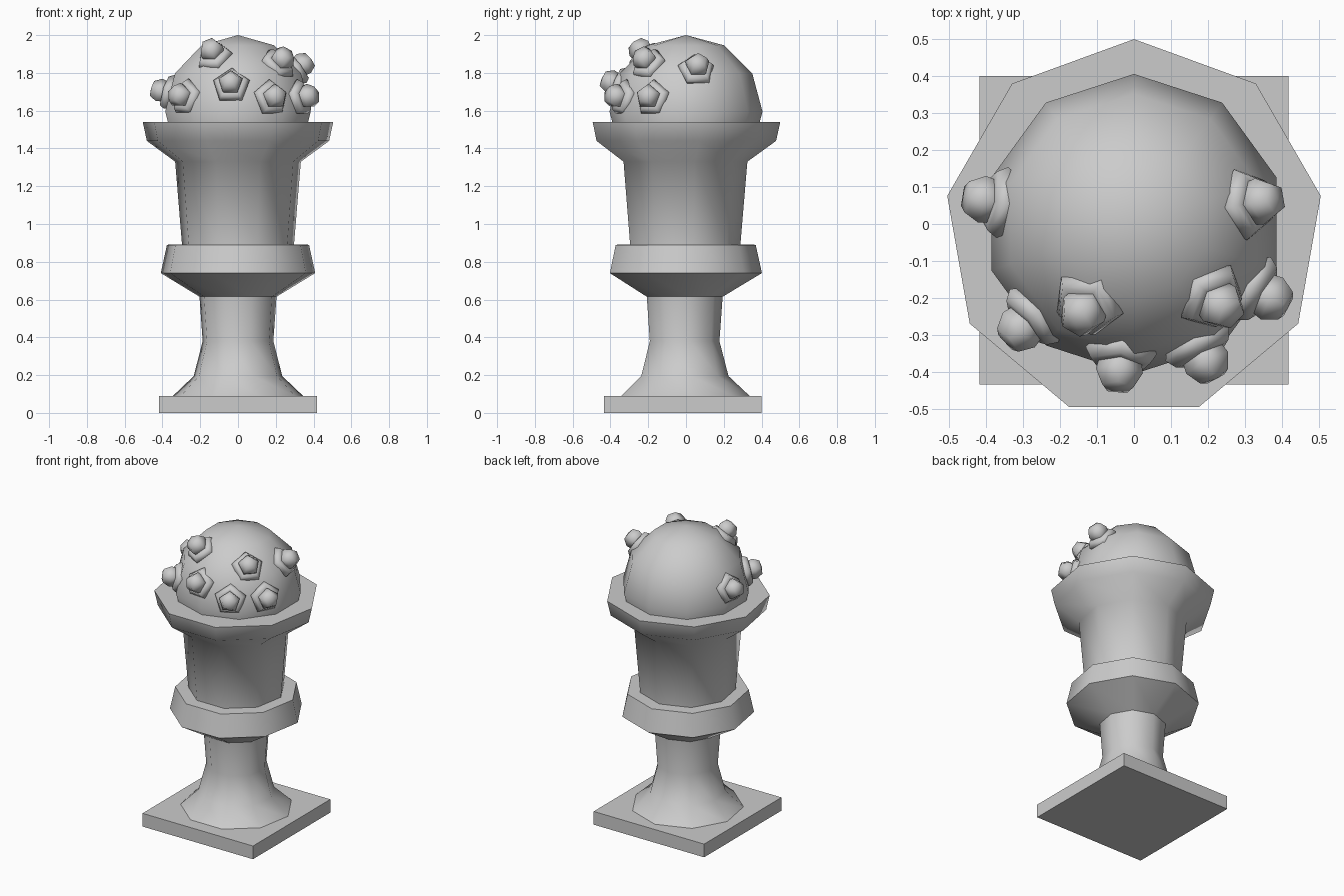
import bpy, bmesh
from math import sin, cos, pi, radians
from mathutils import Vector, Matrix

if "Cube" in bpy.data.objects:
    bpy.data.objects.remove(bpy.data.objects["Cube"])


def finish(name, bm, matrix, angle=50):
    bmesh.ops.recalc_face_normals(bm, faces=bm.faces)
    bm.transform(matrix)
    mesh = bpy.data.meshes.new(name)
    bm.to_mesh(mesh)
    bm.free()
    ob = bpy.data.objects.new(name, mesh)
    bpy.context.collection.objects.link(ob)
    bpy.ops.object.select_all(action='DESELECT')
    ob.select_set(True)
    bpy.context.view_layer.objects.active = ob
    bpy.ops.object.shade_smooth_by_angle(angle=radians(angle))
    return ob


def lathe(name, profile, sides, matrix, angle=50):
    """Revolve (radius, height) points; one corner points to local +y."""
    bm = bmesh.new()
    rings = []
    for r, z in profile:
        n = 1 if r == 0 else sides
        rings.append([bm.verts.new((r * sin(2 * pi * i / sides), r * cos(2 * pi * i / sides), z))
                      for i in range(n)])
    for a, b in zip(rings, rings[1:]):
        for i in range(sides):
            j = (i + 1) % sides
            quad = [a[i % len(a)], a[j % len(a)], b[j % len(b)], b[i % len(b)]]
            bm.faces.new(list(dict.fromkeys(quad)))
    for ring in (rings[0], rings[-1]):
        if len(ring) > 1:
            bm.faces.new(ring)
    return finish(name, bm, matrix, angle)


# Square plinth
bm = bmesh.new()
bmesh.ops.create_cube(bm, size=1)
finish("plinth", bm, Matrix.Translation((0, -0.017, 0.045)) @ Matrix.Diagonal((0.834, 0.834, 0.09, 1)))

# Nine-sided turned pedestal
pedestal = [(0.355, 0.085), (0.238, 0.195), (0.19, 0.38), (0.207, 0.615), (0.415, 0.74),
            (0.382, 0.89), (0.301, 0.892), (0.338, 1.33), (0.49, 1.44), (0.512, 1.54)]
lathe("pedestal", pedestal, 9, Matrix.Translation((0, -0.013, 0)))

# Ten-sided dome resting in the bowl
R = 0.405
dome = [(0 if i in (0, 6) else R * sin(pi * i / 6), -R * cos(pi * i / 6)) for i in range(7)]
centre = Vector((0, 0, 1.595))
lathe("dome", dome, 10, Matrix.Translation(centre), 60)

# Five-sided studs pointing outward from the dome
stud = [(0, 0.33), (0.08, 0.345), (0.102, 0.38), (0.085, 0.407), (0.062, 0.41),
        (0.067, 0.435), (0.045, 0.475), (0, 0.482)]
spots = [(-0.14, -0.24, 1.92), (0.24, -0.225, 1.88), (-0.04, -0.40, 1.75), (-0.31, -0.285, 1.68),
         (0.195, -0.37, 1.675), (0.37, -0.20, 1.675), (-0.40, 0.065, 1.70), (0.335, 0.06, 1.835)]
for k, p in enumerate(spots):
    d = Vector(p) - centre
    rot = d.to_track_quat('Z', 'Y').to_matrix().to_4x4()
    lathe(f"stud_{k + 1}", stud, 5, Matrix.Translation(centre) @ rot, 75)
